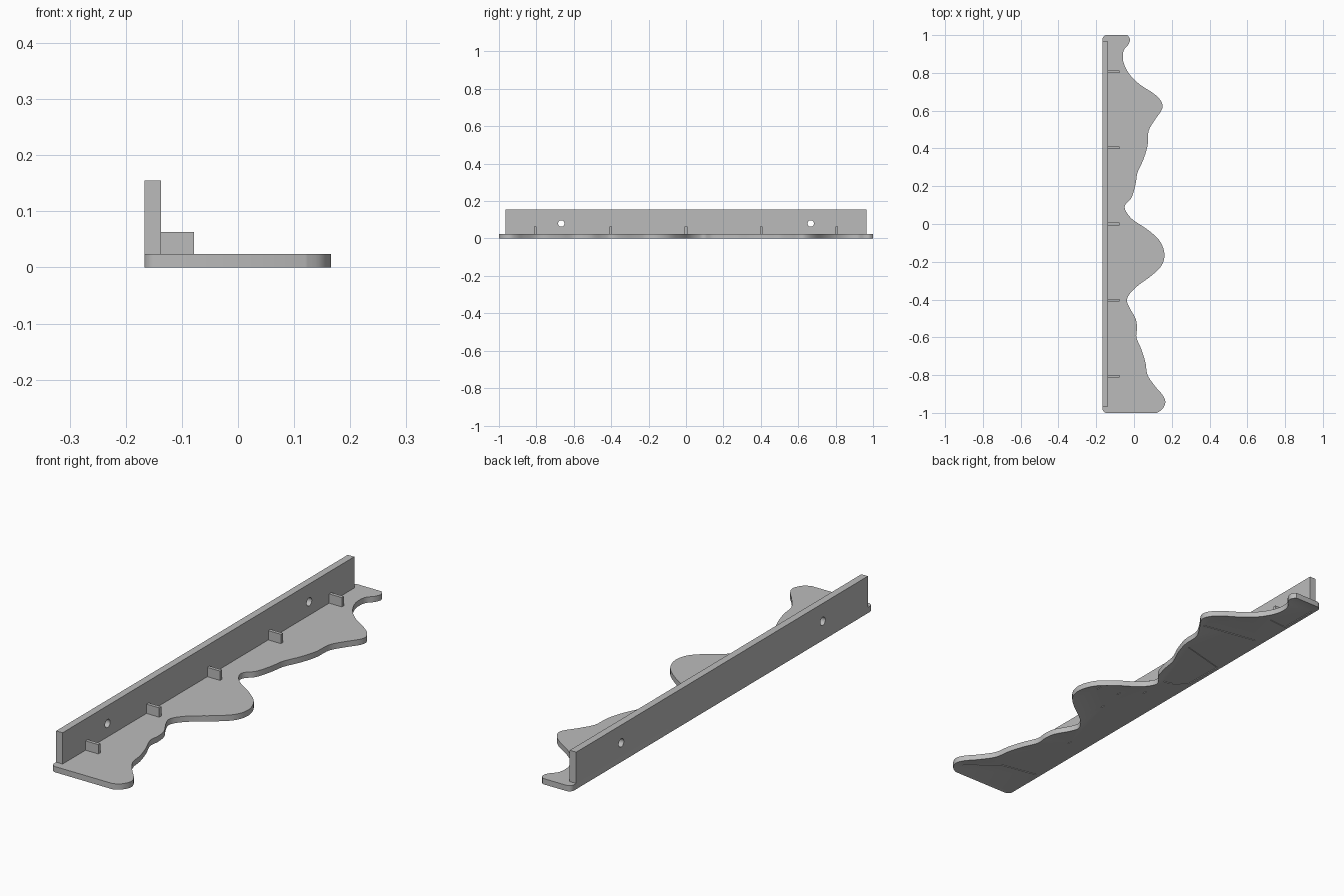
import bpy, bmesh, math
from mathutils import Vector, Matrix

default = bpy.data.objects.get("Cube")
if default:
    bpy.data.objects.remove(default, do_unlink=True)

grey = bpy.data.materials.new("plain grey")
grey.use_nodes = True
colour = (0.5, 0.5, 0.5, 1)
grey.diffuse_color = colour
grey.node_tree.nodes["Principled BSDF"].inputs["Base Color"].default_value = colour

BACK, WALL_FACE, PLATE_TOP = -0.167, -0.137, 0.024


def make_object(name, bm):
    bmesh.ops.recalc_face_normals(bm, faces=bm.faces)
    mesh = bpy.data.meshes.new(name)
    bm.to_mesh(mesh)
    bm.free()
    mesh.materials.append(grey)
    obj = bpy.data.objects.new(name, mesh)
    bpy.context.collection.objects.link(obj)
    return obj


def box(name, low, high):
    low, high = Vector(low), Vector(high)
    bm = bmesh.new()
    bmesh.ops.create_cube(bm, size=1)
    bmesh.ops.scale(bm, vec=high - low, verts=bm.verts)
    bmesh.ops.translate(bm, vec=(low + high) / 2, verts=bm.verts)
    return make_object(name, bm)


def cut(target, cutter):
    cutter.hide_render = True
    mod = target.modifiers.new("cut", "BOOLEAN")
    mod.operation, mod.solver, mod.object = "DIFFERENCE", "EXACT", cutter
    bpy.context.view_layer.objects.active = target
    bpy.ops.object.modifier_apply(modifier=mod.name)
    bpy.data.objects.remove(cutter, do_unlink=True)


def smooth_path(points, steps=5):
    """Catmull-Rom curve through the points."""
    pts = [Vector(p) for p in points]
    pts = [pts[0]] + pts + [pts[-1]]
    path = []
    for a, b, c, d in zip(pts, pts[1:], pts[2:], pts[3:]):
        for i in range(steps):
            t = i / steps
            path.append(0.5 * (2 * b + (c - a) * t + (2 * a - 5 * b + 4 * c - d) * t ** 2
                               + (3 * b - a - 3 * c + d) * t ** 3))
    return path + [pts[-1]]


# Wavy front edge of the plate, from the +y end to the -y end
wave = [(-.035, 1), (-.021, .978), (-.03, .95), (-.056, .915), (-.056, .857),
        (-.024, .793), (.029, .74), (.109, .687), (.146, .645), (.148, .607),
        (.109, .549), (.077, .491), (.072, .416), (.05, .342), (.019, .273),
        (.008, .21), (-.013, .14), (-.045, .103), (-.045, .072), (-.008, .024),
        (.072, -.03), (.135, -.088), (.161, -.157), (.146, -.22), (.093, -.273),
        (.029, -.32), (-.013, -.358), (-.037, -.4), (-.024, -.443), (.008, -.5),
        (.016, -.55), (.013, -.6), (.04, -.666), (.061, -.735), (.072, -.8),
        (.114, -.862), (.151, -.905), (.166, -.942), (.15, -.98), (.12, -1)]
outline = smooth_path(wave)

# Rounded back corners
radius = 0.022
for side, start in ((-1, 270), (1, 180)):
    for i in range(7):
        a = math.radians(start - 15 * i)
        outline.append(Vector((BACK + radius + radius * math.cos(a),
                               side * (1 - radius) + radius * math.sin(a))))

# Plate with a shallow recess under it
bm = bmesh.new()
base = bm.faces.new([bm.verts.new((p.x, p.y, 0)) for p in outline])
top = bmesh.ops.extrude_face_region(bm, geom=[base], use_keep_orig=True)["geom"]
bmesh.ops.translate(bm, vec=(0, 0, PLATE_TOP),
                    verts=[v for v in top if isinstance(v, bmesh.types.BMVert)])
bmesh.ops.recalc_face_normals(bm, faces=bm.faces)
bmesh.ops.inset_region(bm, faces=[base], thickness=0.007, depth=-0.002)
plate = make_object("wavy_plate", bm)

# Scored lines and small pits on the underside
lines = [[(.13, -.94), (.012, -.837), (-.15, -.806)],
         [(-.06, .12), (-.09, .124), (-.15, .163), (-.154, .35), (.04, .4)],
         [(.11, .578), (-.13, .62)],
         [(-.07, .79), (-.154, .783), (-.155, .95)]]
pits = [(0, -.2), (-.087, -.516), (.11, -.093), (.018, -.075), (-.058, 0)]
lines += [[(x, y - .01), (x, y + .01)] for x, y in pits]
for line in lines:
    for p, q in zip(line, line[1:]):
        p, q = Vector(p), Vector(q)
        d = q - p
        groove = box("groove_cutter", (-d.length / 2, -.002, -.01), (d.length / 2, .002, .005))
        mid = (p + q) / 2
        groove.data.transform(Matrix.Translation((mid.x, mid.y, 0))
                              @ Matrix.Rotation(math.atan2(d.y, d.x), 4, "Z"))
        cut(plate, groove)

# Upright wall with two screw holes
wall = box("back_wall", (BACK, -.965, PLATE_TOP), (WALL_FACE, .965, .155))
for side in (-1, 1):
    bm = bmesh.new()
    bmesh.ops.create_cone(bm, cap_ends=True, segments=32, radius1=.017, radius2=.017, depth=.2)
    bmesh.ops.transform(bm, verts=bm.verts, matrix=Matrix.Translation((BACK, side * .667, .08))
                        @ Matrix.Rotation(math.pi / 2, 4, "Y"))
    cut(wall, make_object("hole_cutter", bm))

# Small stop blocks along the wall
for i in range(-2, 3):
    y = i * .403
    box(f"stop_block_{i + 3}", (WALL_FACE, y - .007, PLATE_TOP), (-.078, y + .007, .063))

# Smooth the curved sides, keep edges sharp
bpy.ops.object.select_all(action="DESELECT")
for obj in (plate, wall):
    obj.select_set(True)
bpy.context.view_layer.objects.active = plate
bpy.ops.object.shade_smooth_by_angle(angle=math.radians(30))
